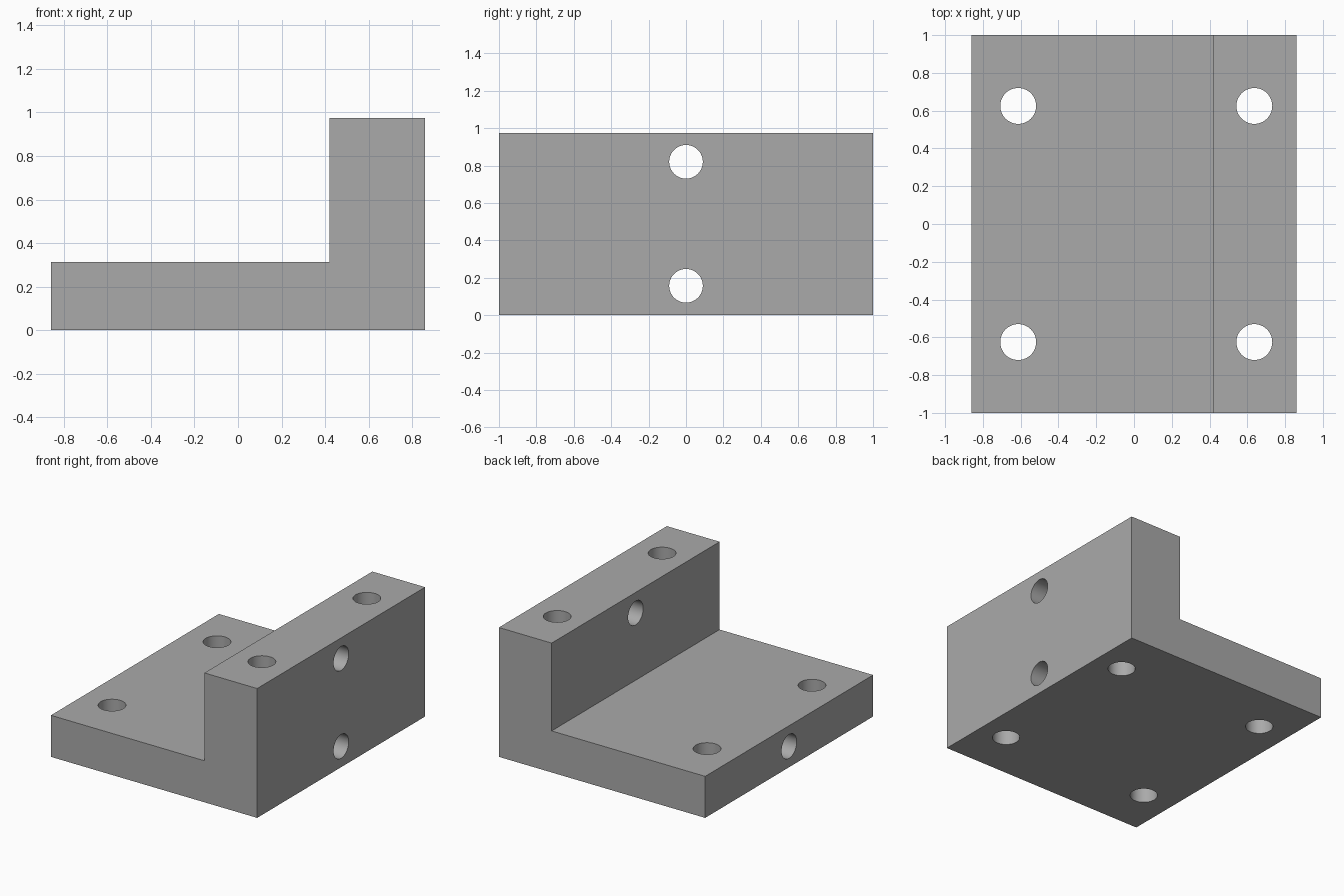
import bpy
import bmesh
from math import radians
from mathutils import Matrix, Vector

default = bpy.data.objects.get("Cube")
if default:
    bpy.data.objects.remove(default)

HALF_X, HALF_Y = 0.86, 1.0
STEP_X, BASE_TOP, WALL_TOP = 0.42, 0.313, 0.975

grey = bpy.data.materials.new("plain grey")
grey.use_nodes = True
colour = (0.4, 0.4, 0.4, 1)
grey.diffuse_color = colour
grey.node_tree.nodes["Principled BSDF"].inputs["Base Color"].default_value = colour


def add_object(name, bm):
    bmesh.ops.recalc_face_normals(bm, faces=bm.faces)
    mesh = bpy.data.meshes.new(name)
    bm.to_mesh(mesh)
    bm.free()
    mesh.materials.append(grey)
    obj = bpy.data.objects.new(name, mesh)
    bpy.context.collection.objects.link(obj)
    return obj


def add_bore(bm, centre, radius, axis):
    """Long cylinder through centre, along the given axis."""
    turn = Vector((0, 0, 1)).rotation_difference(Vector(axis)).to_matrix().to_4x4()
    bmesh.ops.create_cone(bm, cap_ends=True, segments=48, radius1=radius,
                          radius2=radius, depth=4,
                          matrix=Matrix.Translation(centre) @ turn)


# L-shaped block: one profile extruded along y
bm = bmesh.new()
profile = [(-HALF_X, 0), (HALF_X, 0), (HALF_X, WALL_TOP),
           (STEP_X, WALL_TOP), (STEP_X, BASE_TOP), (-HALF_X, BASE_TOP)]
face = bm.faces.new([bm.verts.new((x, -HALF_Y, z)) for x, z in profile])
side = bmesh.ops.extrude_face_region(bm, geom=[face])
bmesh.ops.translate(bm, vec=(0, 2 * HALF_Y, 0),
                    verts=[v for v in side["geom"] if isinstance(v, bmesh.types.BMVert)])
bracket = add_object("angle_bracket", bm)

# Four vertical and two horizontal through holes
bm = bmesh.new()
for x in (-0.613, 0.637):
    for y in (-0.625, 0.625):
        add_bore(bm, (x, y, 0), 0.095, (0, 0, 1))
for z in (0.157, 0.82):
    add_bore(bm, (0, 0, z), 0.09, (1, 0, 0))
cutter = add_object("hole_cutter", bm)
cutter.hide_render = True

# Cut the holes, then drop the cutter
cut = bracket.modifiers.new("holes", "BOOLEAN")
cut.operation = "DIFFERENCE"
cut.solver = "EXACT"
cut.object = cutter
bpy.ops.object.select_all(action="DESELECT")
bpy.context.view_layer.objects.active = bracket
bracket.select_set(True)
bpy.ops.object.modifier_apply(modifier=cut.name)
bpy.data.objects.remove(cutter)

# Smooth bores, sharp edges
bpy.ops.object.shade_smooth_by_angle(angle=radians(30))
